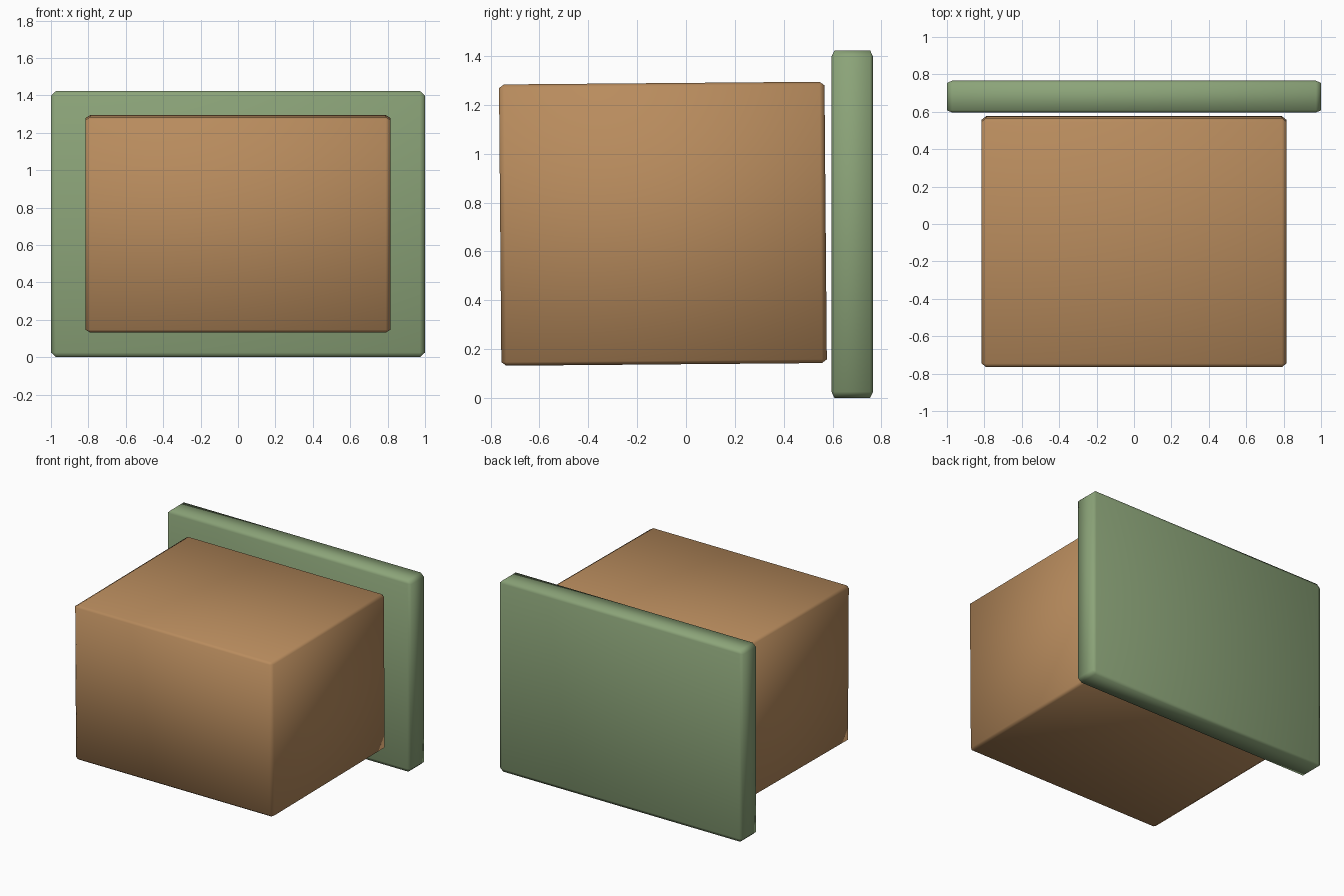
import bpy, bmesh
from mathutils import Vector

if "Cube" in bpy.data.objects:
    bpy.data.objects.remove(bpy.data.objects["Cube"])


def material(name, color):
    mat = bpy.data.materials.new(name)
    mat.diffuse_color = color
    mat.use_nodes = True
    mat.node_tree.nodes["Principled BSDF"].inputs["Base Color"].default_value = mat.diffuse_color
    return mat


def chamfered_block(name, size, chamfer, location, mat, tilt=0.0):
    """Smooth-shaded block with its own chamfer width along each axis."""
    bm = bmesh.new()
    bmesh.ops.create_cube(bm, size=2)
    bmesh.ops.bevel(bm, geom=bm.edges[:], offset=0.1, segments=1,
                    profile=0.5, affect='EDGES')
    half = Vector(size) / 2
    for v in bm.verts:
        for i in range(3):
            c = v.co[i]
            reach = half[i] if abs(c) > 0.97 else half[i] - chamfer[i]
            v.co[i] = reach if c > 0 else -reach
    for f in bm.faces:
        f.smooth = True
    bmesh.ops.recalc_face_normals(bm, faces=bm.faces[:])
    mesh = bpy.data.meshes.new(name)
    bm.to_mesh(mesh)
    bm.free()
    mesh.materials.append(mat)
    obj = bpy.data.objects.new(name, mesh)
    obj.location = location
    obj.rotation_euler.x = tilt
    bpy.context.collection.objects.link(obj)
    return obj


brown = material("warm_brown", (0.48, 0.26, 0.11, 1))
green = material("sage_green", (0.26, 0.37, 0.19, 1))

# Large block, tipped very slightly forward
chamfered_block("main_block", (1.63, 1.333, 1.152), (0.025, 0.02, 0.015),
                (0, -0.0945, 0.713), brown, tilt=0.0085)

# Upright panel standing just behind the block
chamfered_block("back_panel", (2.0, 0.17, 1.423), (0.027, 0.012, 0.025),
                (0, 0.681, 0.7115), green)
